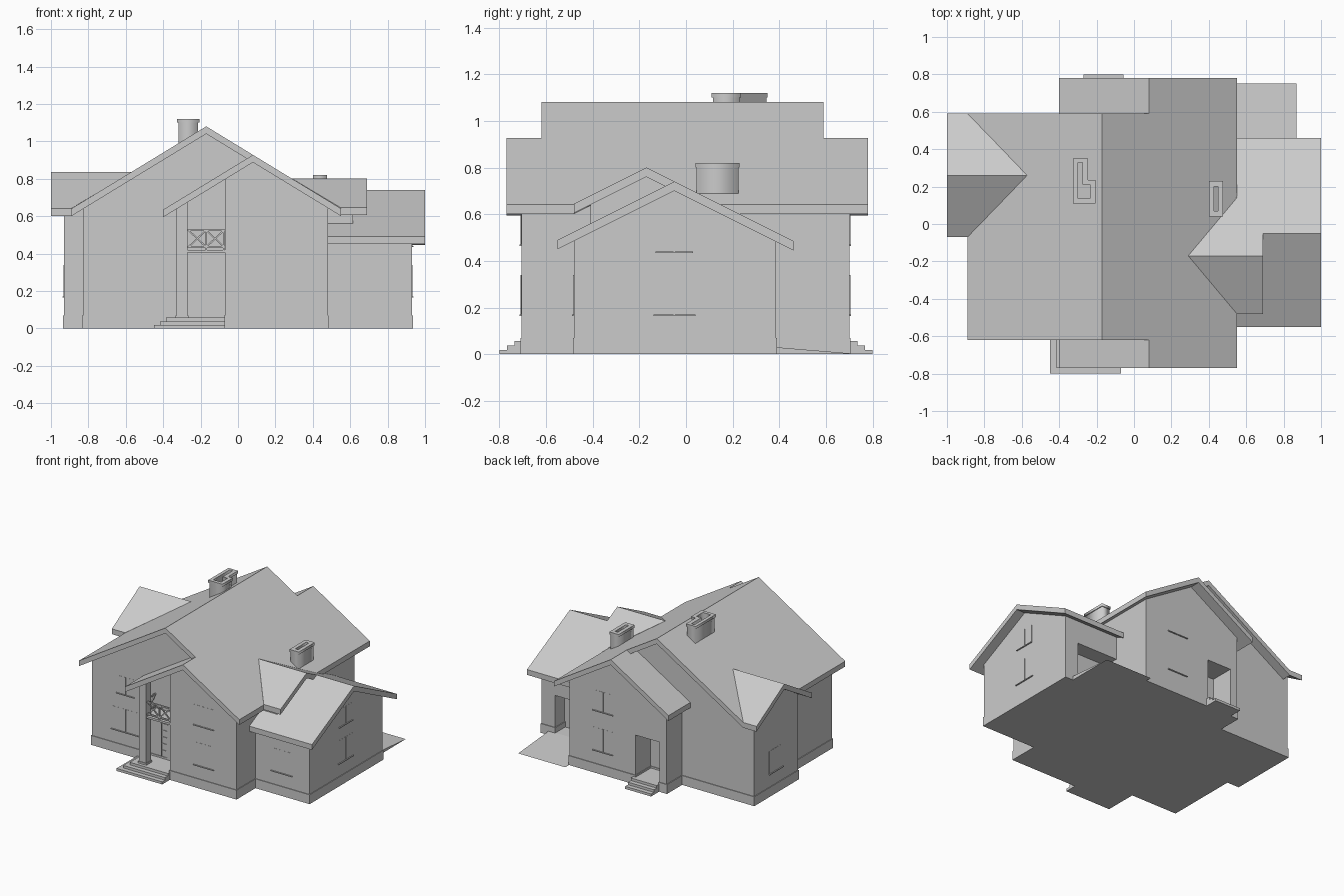
import bpy, bmesh
from mathutils import Vector

if "Cube" in bpy.data.objects:
    bpy.data.objects.remove(bpy.data.objects["Cube"])


def mesh_object(name, bm):
    bmesh.ops.recalc_face_normals(bm, faces=bm.faces)
    me = bpy.data.meshes.new(name)
    bm.to_mesh(me)
    bm.free()
    ob = bpy.data.objects.new(name, me)
    bpy.context.collection.objects.link(ob)
    return ob


def loft(name, a, b):
    """Closed solid between two matching polygon rings."""
    bm = bmesh.new()
    va, vb = [bm.verts.new(p) for p in a], [bm.verts.new(p) for p in b]
    bm.faces.new(va)
    bm.faces.new(vb[::-1])
    for i in range(len(va)):
        j = (i + 1) % len(va)
        bm.faces.new((va[i], vb[i], vb[j], va[j]))
    return mesh_object(name, bm)


def prism(name, pts, axis, lo, hi):
    put = {'x': lambda u, v, t: (t, u, v), 'y': lambda u, v, t: (u, t, v)}[axis]
    return loft(name, [put(u, v, lo) for u, v in pts], [put(u, v, hi) for u, v in pts])


def box(name, x0, x1, y0, y1, z0, z1):
    return prism(name, [(x0, z0), (x1, z0), (x1, z1), (x0, z1)], 'y', y0, y1)


def bar(name, p, q, r=0.004):
    p, q = Vector(p), Vector(q)
    bm = bmesh.new()
    bmesh.ops.create_cube(bm, size=1)
    d = q - p
    bmesh.ops.scale(bm, vec=(2 * r, 2 * r, d.length), verts=bm.verts)
    bmesh.ops.rotate(bm, matrix=d.to_track_quat('Z', 'Y').to_matrix(), verts=bm.verts)
    bmesh.ops.translate(bm, vec=(p + q) / 2, verts=bm.verts)
    return mesh_object(name, bm)


T = 0.04  # vertical roof thickness


def roof(name, plan, height):
    loft(name, [(x, y, height(x, y)) for x, y in plan],
         [(x, y, height(x, y) - T) for x, y in plan])


# roof planes
def main_z(x, y): return 1.08 - 0.61 * abs(x + 0.17)
def gable_z(x, y): return 0.9275 - 0.61 * abs(x - 0.08)
def left_z(x, y): return 0.835 - 0.585 * abs(y - 0.26)
def right_z(x, y): return 0.80 - 0.5 * abs(y + 0.17)
def low_z(x, y): return 0.74 - 0.5 * abs(y + 0.05)


# main roof, its right slope running out over both cross gables
roof("main_roof_left", [(-.89, -.62), (-.17, -.62), (-.17, .59), (-.89, .59)], main_z)
roof("main_roof_right", [(-.17, -.62), (.08, -.62), (.08, -.77), (.55, -.77), (.55, -.48),
                         (.29, -.17), (.55, .14), (.55, .78), (.08, .78), (.08, .59),
                         (-.17, .59)], main_z)
for name, y0, y1 in (("front", -.77, -.55), ("back", .52, .78)):
    roof(name + "_gable_roof", [(-.40, y0), (.08, y0), (.08, y1), (-.40, y1)], gable_z)

# wing roofs
roof("left_wing_roof_front", [(-1, -.07), (-.89, -.07), (-.57, .26), (-1, .26)], left_z)
roof("left_wing_roof_back", [(-1, .26), (-.57, .26), (-.89, .59), (-1, .59)], left_z)
roof("right_wing_roof_upper", [(.29, -.17), (.55, -.48), (.69, -.48), (.69, -.17)], right_z)
roof("right_wing_roof_back", [(.29, -.17), (.69, -.17), (.69, -.05), (1, -.05), (1, .46),
                              (.48, .46), (.48, .20), (.55, .14)], right_z)
roof("right_wing_roof_lower", [(.48, -.55), (1, -.55), (1, -.05), (.6, -.05), (.6, -.40),
                               (.48, -.40)], low_z)

# main walls and wings, tops tucked into the roof slabs
E = 0.03
def top(f, pts, axis):
    return [(u, (f(u, 0) if axis == 'y' else f(0, u)) - E) for u in pts]

prism("main_walls", [(-.83, 0), (.48, 0)] + top(main_z, (.48, -.17, -.83), 'y'), 'y', -.55, .52)
prism("left_wing_walls", [(0, 0), (.52, 0)] + top(left_z, (.52, .26, 0), 'x'), 'x', -.93, -.83)
wing_top = top(low_z, (.385, -.05, -.48), 'x')
prism("right_wing_walls", [(-.48, 0), (.385, 0)] + wing_top, 'x', .82, .93)
prism("garage_walls", [(-.48, 0), (.385, 0), (.385, .03), (.27, .03), (.27, .31), (.385, .31)]
      + wing_top, 'x', .48, .82)
prism("right_wing_upper_wall", [(-.41, .5), (-.05, .5)] + top(right_z, (-.05, -.17, -.41), 'x'),
      'x', .48, .615)

# cross gables: recessed front porch with post, back porch opening
prism("front_gable_wall", [(-.07, 0), (.48, 0)] + top(gable_z, (.48, .08, -.07), 'y'),
      'y', -.705, -.55)
prism("back_gable_wall", [(-.33, 0), (-.27, 0), (-.27, .37), (-.07, .37), (-.07, 0), (.48, 0)]
      + top(gable_z, (.48, .08, -.33), 'y'), 'y', .52, .70)
prism("porch_post", [(-.33, 0), (-.27, 0)] + top(gable_z, (-.27, -.33), 'y'), 'y', -.705, -.645)

# plinth
P, H = 0.005, 0.07
for x0, x1, y0, y1 in ((-.83, .48, -.55, .52), (-.93, -.83, 0, .52), (.82, .93, -.48, .385),
                       (.48, .82, -.48, .26), (-.07, .48, -.705, -.55), (-.07, .48, .52, .70),
                       (-.33, -.27, .52, .70), (-.33, -.27, -.705, -.645)):
    box("plinth", x0 - P, x1 + P, y0 - P, y1 + P, 0, H)

# porch steps and garage ramp
for i in range(3):
    d, h = .033 * i, .019 * (i + 1)
    box("front_step", -.45 + d, -.07, -.80 + d, -.55, 0, h)
    box("back_step", -.27, -.055, .52, .80 - d, 0, h)
prism("garage_ramp", [(.27, 0), (.75, 0), (.385, .03), (.27, .03)], 'x', .48, .87)

# balcony with crossed railing
box("balcony_floor", -.33, -.07, -.70, -.55, .405, .42)
Y, X = -.69, -.30
for z in (.435, .525):
    bar("front_rail", (-.27, Y, z), (-.07, Y, z), .005)
    bar("side_rail", (X, -.65, z), (X, -.55, z), .005)
for a, b in ((-.265, -.17), (-.17, -.075)):
    bar("rail_cross", (a, Y, .435), (b, Y, .525))
    bar("rail_cross", (b, Y, .435), (a, Y, .525))
    bar("rail_post", (b, Y, .42), (b, Y, .525))
bar("side_rail_cross", (X, -.65, .435), (X, -.55, .525))
bar("side_rail_cross", (X, -.55, .435), (X, -.65, .525))

# porch door with glazing bars
box("front_door", -.25, -.09, -.556, -.55, .057, .36)
for x in (-.245, -.195, -.165):
    bar("door_bar", (x, -.557, .07), (x, -.557, .32), .003)
for i in range(6):
    bar("door_bar", (-.245, -.557, .07 + .05 * i), (-.195, -.557, .07 + .05 * i), .003)
for z in (.12, .19, .27):
    bar("door_bar", (-.165, -.557, z), (-.115, -.557, z), .003)


def window(axis, face, out, c, w, z0, z1):
    """Shallow pane, mullion and sill on a wall at x or y = face."""
    def part(name, u0, u1, za, zb, d):
        a, b = sorted((face - .002 * out, face + d * out))
        if axis == 'x':
            box(name, a, b, u0, u1, za, zb)
        else:
            box(name, u0, u1, a, b, za, zb)
    part("window_pane", c - w / 2, c + w / 2, z0, z1, .001)
    part("window_mullion", c - .003, c + .003, z0, z1, .004)
    part("window_sill", c - w / 2 - .005, c + w / 2 + .005, z0 - .006, z0, .008)


for axis, face, out, c, w, z0, z1 in (
        ('y', -.55, -1, -.55, .23, .17, .34), ('y', -.55, -1, -.55, .14, .45, .58),
        ('y', -.705, -1, .21, .16, .17, .34), ('y', -.705, -1, .21, .16, .47, .62),
        ('y', -.48, -1, .70, .17, .17, .34),
        ('x', .93, 1, -.05, .17, .17, .34), ('x', .93, 1, -.05, .15, .44, .57),
        ('y', .70, 1, .2, .16, .17, .34), ('y', .70, 1, .2, .16, .47, .62),
        ('x', -.93, -1, .26, .16, .17, .34)):
    window(axis, face, out, c, w, z0, z1)


def flue(name, outer, inner, z0, z1):
    """Hollow chimney section from two plan outlines."""
    cu = bpy.data.curves.new(name, 'CURVE')
    cu.dimensions, cu.fill_mode, cu.extrude = '2D', 'BOTH', (z1 - z0) / 2
    for pts in (outer, inner):
        sp = cu.splines.new('POLY')
        sp.points.add(len(pts) - 1)
        for p, (x, y) in zip(sp.points, pts):
            p.co = (x, y, 0, 1)
        sp.use_cyclic_u = True
    ob = bpy.data.objects.new(name, cu)
    ob.location.z = (z0 + z1) / 2
    bpy.context.collection.objects.link(ob)
    bpy.ops.object.select_all(action='DESELECT')
    ob.select_set(True)
    bpy.context.view_layer.objects.active = ob
    bpy.ops.object.convert(target='MESH')


def ell(x0, xm, x1, y0, ym, y1, d=0):
    return [(x0 + d, y0 + d), (x1 - d, y0 + d), (x1 - d, ym - d), (xm - d, ym - d),
            (xm - d, y1 - d), (x0 + d, y1 - d)]


def rect(x0, x1, y0, y1, d=0):
    return [(x0 + d, y0 + d), (x1 - d, y0 + d), (x1 - d, y1 - d), (x0 + d, y1 - d)]


# chimneys: shaft plus slightly wider cap
for part, d, low, high in (("shaft", .006, -.15, -.02), ("cap", 0, -.02, 0)):
    flue("main_chimney_" + part, ell(-.325, -.245, -.207, .11, .235, .35, d),
         ell(-.30, -.275, -.235, .135, .21, .33), 1.12 + low, 1.12 + high)
    flue("small_chimney_" + part, rect(.40, .477, .04, .23, d),
         rect(.427, .45, .07, .20), .82 + low, .82 + high)
